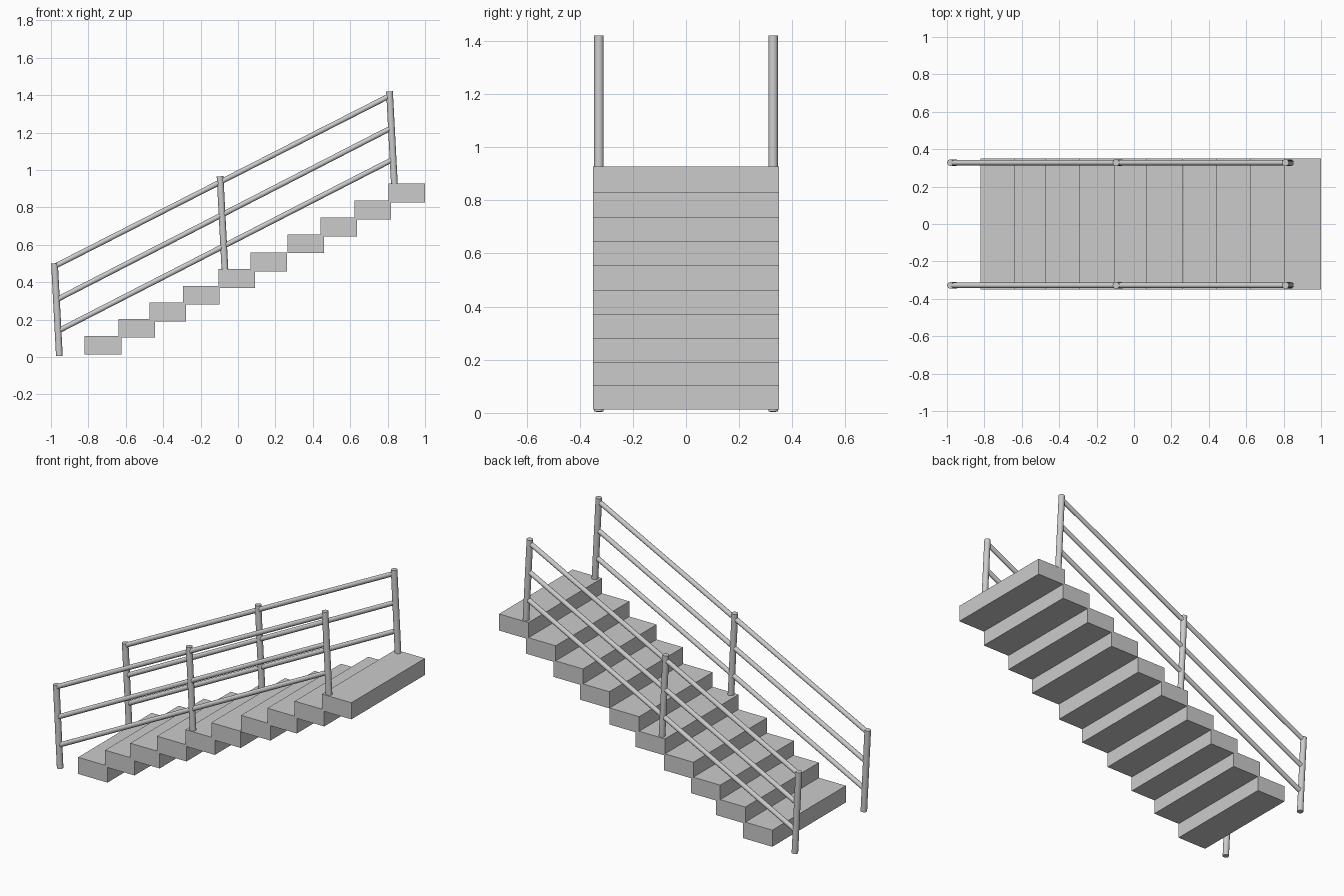
import bpy
from mathutils import Vector

if "Cube" in bpy.data.objects:
    bpy.data.objects.remove(bpy.data.objects["Cube"])

HALF_WIDTH = 0.35
RAIL_Y = 0.328


def tread(name, x0, x1, z0, z1):
    bpy.ops.mesh.primitive_cube_add(size=1, location=((x0 + x1) / 2, 0, (z0 + z1) / 2))
    ob = bpy.context.object
    ob.name = name
    ob.scale = (x1 - x0, 2 * HALF_WIDTH, z1 - z0)
    bpy.ops.object.transform_apply(location=False, rotation=False, scale=True)


def tube(name, a, b, radius, y):
    # round bar between two (x, z) points in the plane at y
    p, q = Vector((a[0], y, a[1])), Vector((b[0], y, b[1]))
    d = q - p
    bpy.ops.mesh.primitive_cylinder_add(
        vertices=20, radius=radius, depth=d.length, location=(p + q) / 2,
        rotation=d.to_track_quat('Z', 'Y').to_euler())
    bpy.context.object.name = name
    bpy.ops.object.shade_smooth_by_angle()


# Overlapping stair treads: front edge and underside of each
steps = [(-0.82, 0.012), (-0.64, 0.103), (-0.473, 0.19), (-0.294, 0.28),
         (-0.105, 0.37), (0.067, 0.458), (0.265, 0.555), (0.441, 0.645),
         (0.623, 0.736), (0.804, 0.827)]
for i, (x, z) in enumerate(steps):
    tread(f"step_{i + 1}", x, x + 0.196, z, z + 0.1)

# Slightly leaning posts: bottom and top
posts = {"lower": ((-0.955, 0.005), (-0.981, 0.5)),
         "middle": ((-0.07, 0.47), (-0.096, 0.966)),
         "upper": ((0.836, 0.926), (0.81, 1.42))}

# Three sloping rails per side
rails = {"top": ((-0.979, 0.485), (0.812, 1.397)),
         "middle": ((-0.968, 0.307), (0.82, 1.225)),
         "bottom": ((-0.96, 0.14), (0.829, 1.057))}

for side, y in (("front", -RAIL_Y), ("back", RAIL_Y)):
    for name, (a, b) in posts.items():
        tube(f"{side}_{name}_post", a, b, 0.018, y)
    for name, (a, b) in rails.items():
        tube(f"{side}_{name}_rail", a, b, 0.014, y)
